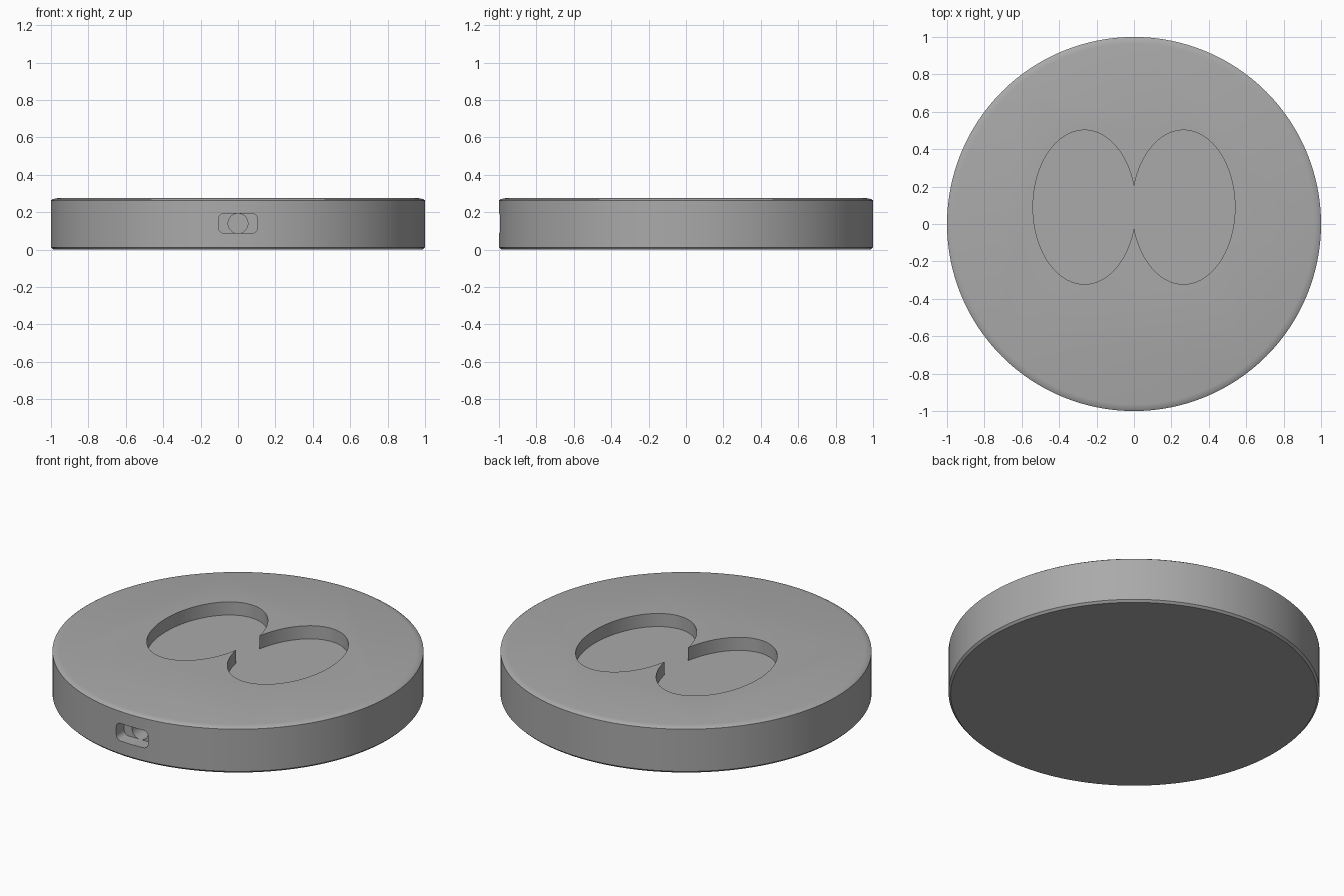
import bpy, bmesh, math

cube = bpy.data.objects.get("Cube")
if cube:
    bpy.data.objects.remove(cube, do_unlink=True)

grey = bpy.data.materials.new("plain grey")
grey.use_nodes = True
grey.diffuse_color = (0.4, 0.4, 0.4, 1)
grey.node_tree.nodes["Principled BSDF"].inputs["Base Color"].default_value = (0.4, 0.4, 0.4, 1)


def loft(name, rings):
    """Closed solid through rings of matching points."""
    bm = bmesh.new()
    loops = [[bm.verts.new(p) for p in ring] for ring in rings]
    n = len(loops[0])
    for a, b in zip(loops, loops[1:]):
        for i in range(n):
            j = (i + 1) % n
            bm.faces.new((a[i], a[j], b[j], b[i]))
    bm.faces.new(loops[0])
    bm.faces.new(loops[-1])
    bmesh.ops.recalc_face_normals(bm, faces=bm.faces)
    mesh = bpy.data.meshes.new(name)
    bm.to_mesh(mesh)
    bm.free()
    mesh.materials.append(grey)
    obj = bpy.data.objects.new(name, mesh)
    bpy.context.collection.objects.link(obj)
    return obj


def ellipse(cx, cy, rx, ry, n):
    return [(cx + rx * math.cos(math.tau * i / n), cy + ry * math.sin(math.tau * i / n))
            for i in range(n)]


def rounded_slot(half_x, half_z, r, cz, n=6):
    pts = []
    for k, (sx, sz) in enumerate(((1, 1), (-1, 1), (-1, -1), (1, -1))):
        for i in range(n + 1):
            a = math.pi / 2 * (k + i / n)
            pts.append((sx * (half_x - r) + r * math.cos(a),
                        cz + sz * (half_z - r) + r * math.sin(a)))
    return pts


# Round body with softened rims
profile = [(0.988, 0), (1, 0.012), (1, 0.263), (0.99, 0.27), (0.965, 0.275)]
body = loft("round_body", [[(x, y, z) for x, y in ellipse(0, 0, r, r, 128)] for r, z in profile])

# Twin oval recess in the top
cutters = []
for side, sx in (("left", 1), ("right", -1)):
    oval = ellipse(sx * 0.265, 0.09, 0.275, 0.412, 96)
    cutters.append(loft(side + "_oval_cutter", [[(x, y, z) for x, y in oval] for z in (0.197, 0.4)]))

# Cable slot in the front, with a round bore behind it
slot = rounded_slot(0.105, 0.052, 0.03, 0.14)
bore = ellipse(0, 0.14, 0.053, 0.053, 48)
for name, shape, depth in (("slot_cutter", slot, -0.92), ("bore_cutter", bore, -0.82)):
    cutters.append(loft(name, [[(x, y, z) for x, z in shape] for y in (-1.1, depth)]))

for cutter in cutters:
    cutter.hide_render = True
    mod = body.modifiers.new(cutter.name, "BOOLEAN")
    mod.operation = "DIFFERENCE"
    mod.solver = "EXACT"
    mod.object = cutter

# Apply the cuts, then remove the helpers
bpy.ops.object.select_all(action="DESELECT")
body.select_set(True)
bpy.context.view_layer.objects.active = body
for mod in list(body.modifiers):
    bpy.ops.object.modifier_apply(modifier=mod.name)
for cutter in cutters:
    bpy.data.objects.remove(cutter, do_unlink=True)
bpy.ops.object.shade_smooth_by_angle(angle=math.radians(30))
